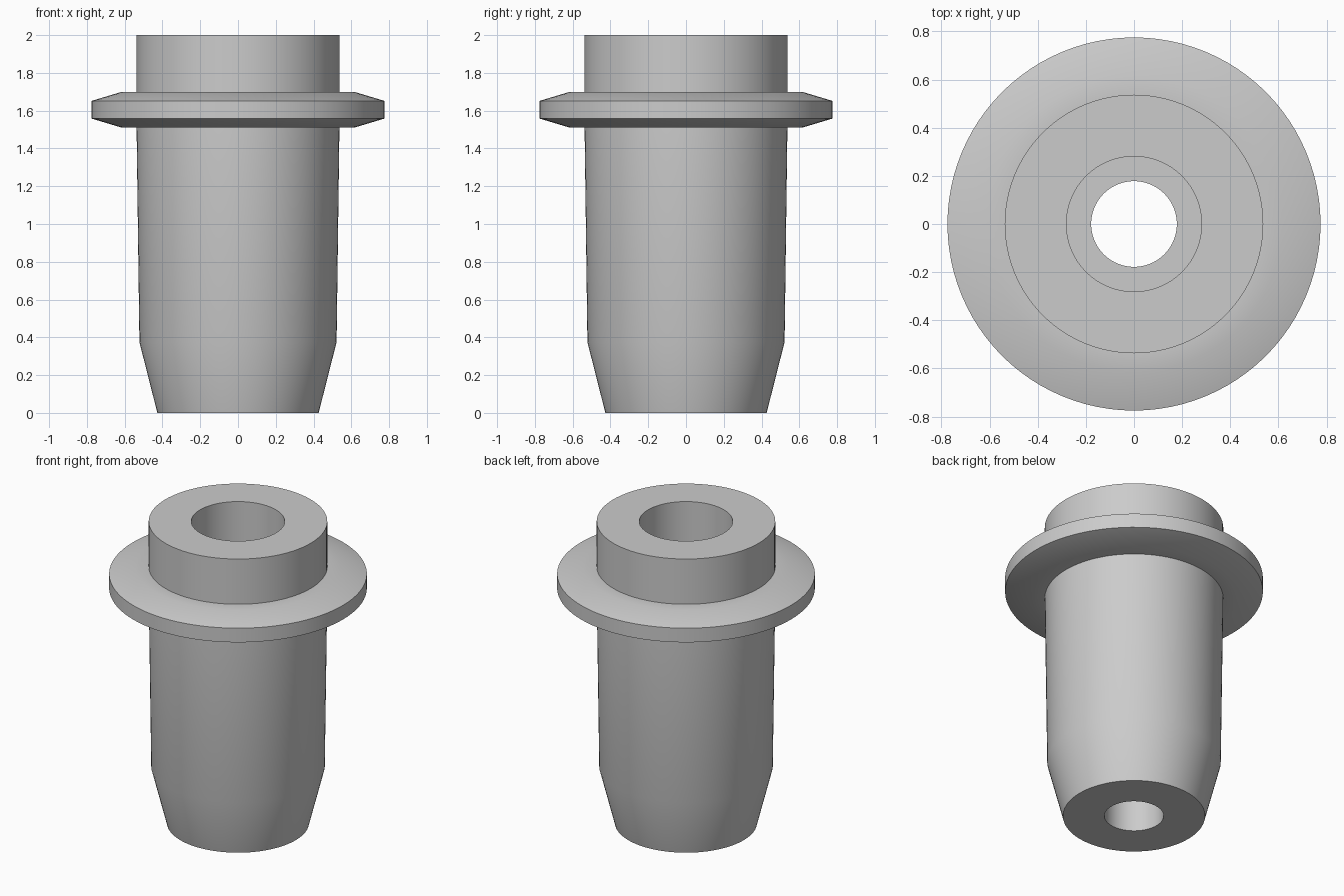
import bpy, bmesh, math

cube = bpy.data.objects.get("Cube")
if cube:
    bpy.data.objects.remove(cube, do_unlink=True)

SEGMENTS = 96

grey = bpy.data.materials.new("plain_grey")
grey.use_nodes = True
colour = (0.6, 0.6, 0.6, 1)
grey.diffuse_color = colour
grey.node_tree.nodes["Principled BSDF"].inputs["Base Color"].default_value = colour


def lathe(name, profile):
    """Spin a closed (radius, height) outline around the z axis."""
    bm = bmesh.new()
    verts = [bm.verts.new((r, 0, z)) for r, z in profile]
    edges = [bm.edges.new((v, verts[(i + 1) % len(verts)])) for i, v in enumerate(verts)]
    bmesh.ops.spin(bm, geom=verts + edges, cent=(0, 0, 0), axis=(0, 0, 1),
                   angle=math.tau, steps=SEGMENTS, use_merge=True)
    bmesh.ops.remove_doubles(bm, verts=bm.verts, dist=1e-5)
    bmesh.ops.recalc_face_normals(bm, faces=bm.faces)
    mesh = bpy.data.meshes.new(name)
    bm.to_mesh(mesh)
    bm.free()
    mesh.materials.append(grey)
    obj = bpy.data.objects.new(name, mesh)
    bpy.context.collection.objects.link(obj)
    bpy.ops.object.select_all(action="DESELECT")
    obj.select_set(True)
    bpy.context.view_layer.objects.active = obj
    bpy.ops.object.shade_smooth_by_angle(angle=math.radians(30))
    return obj


# Outer wall: tapered nose, long body, bevelled flange, neck
outer = [
    (0.427, 0), (0.522, 0.375), (0.537, 1.51),
    (0.615, 1.51), (0.775, 1.558), (0.775, 1.652), (0.615, 1.7),
    (0.537, 1.7), (0.537, 2),
]
# Stepped bore: wide upper hole, ledge, narrow lower hole
bore = [(0.281, 2), (0.281, 1), (0.178, 1), (0.178, 0)]

lathe("flanged_bushing", outer + bore)
